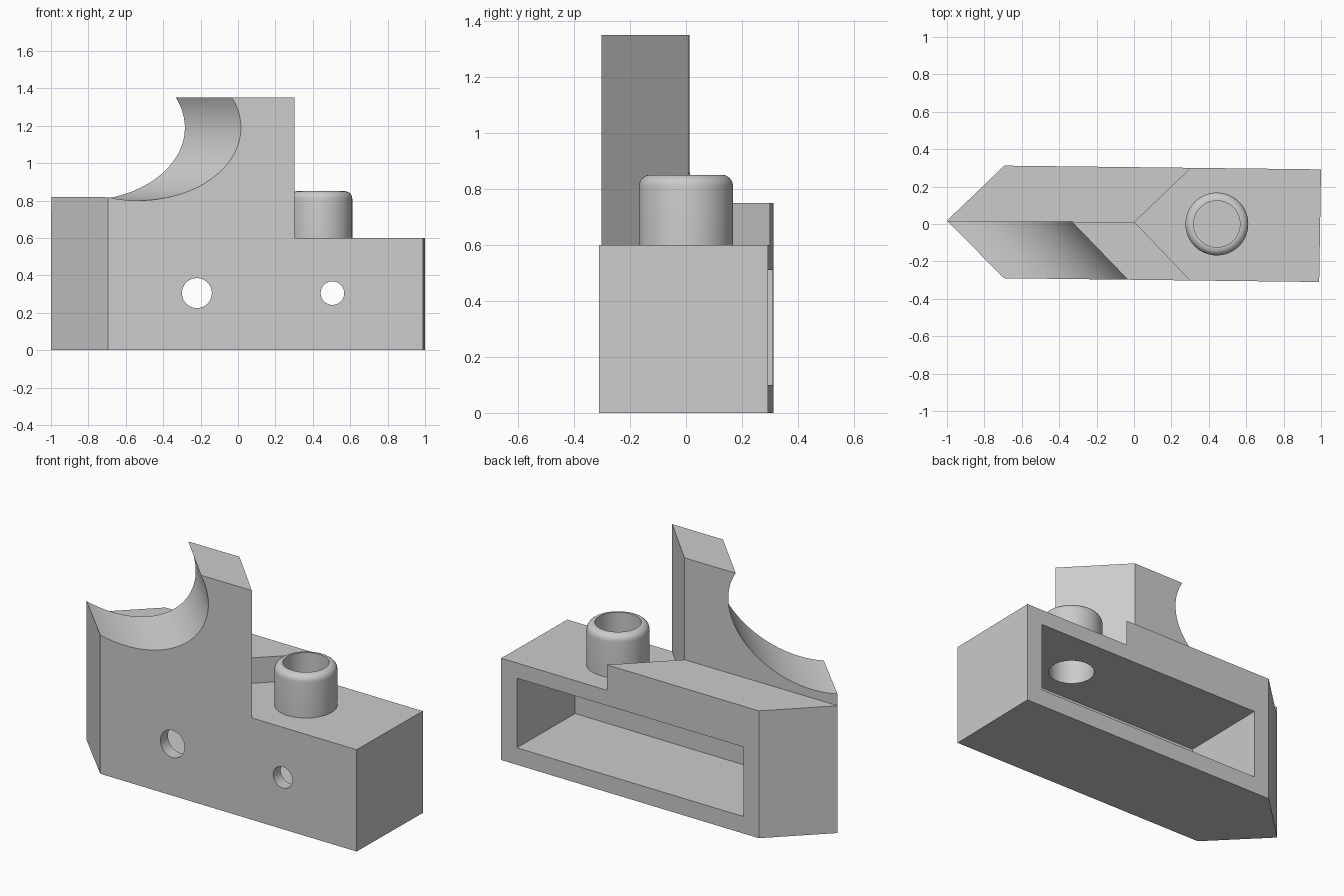
import bpy, bmesh, math
from mathutils import Vector

cube = bpy.data.objects.get("Cube")
if cube:
    bpy.data.objects.remove(cube, do_unlink=True)

grey = bpy.data.materials.new("plain grey")
grey.use_nodes = True
COLOUR = (0.6, 0.6, 0.6, 1)
grey.diffuse_color = COLOUR
grey.node_tree.nodes["Principled BSDF"].inputs["Base Color"].default_value = COLOUR


def to_object(name, bm):
    bmesh.ops.recalc_face_normals(bm, faces=bm.faces)
    mesh = bpy.data.meshes.new(name)
    bm.to_mesh(mesh)
    bm.free()
    mesh.materials.append(grey)
    obj = bpy.data.objects.new(name, mesh)
    bpy.context.collection.objects.link(obj)
    return obj


def prism(name, outline, low, high):
    """Extrude a plan outline between two heights."""
    bm = bmesh.new()
    face = bm.faces.new([bm.verts.new((x, y, low)) for x, y in outline])
    up = bmesh.ops.extrude_face_region(bm, geom=[face])["geom"]
    bmesh.ops.translate(bm, vec=(0, 0, high - low),
                        verts=[v for v in up if isinstance(v, bmesh.types.BMVert)])
    return to_object(name, bm)


def rod(name, start, end, radius, sides=64, round_end=0):
    """Cylinder between two points, optionally with a rounded far rim."""
    a, b = Vector(start), Vector(end)
    length = (b - a).length
    bm = bmesh.new()
    bmesh.ops.create_cone(bm, cap_ends=True, segments=sides,
                          radius1=radius, radius2=radius, depth=length)
    if round_end:
        rim = [e for e in bm.edges if all(v.co.z > 0 for v in e.verts)]
        bmesh.ops.bevel(bm, geom=rim, offset=round_end, segments=6,
                        profile=0.5, affect='EDGES')
    turn = (b - a).to_track_quat('Z', 'Y').to_matrix()
    bmesh.ops.rotate(bm, verts=bm.verts, cent=(0, 0, 0), matrix=turn)
    bmesh.ops.translate(bm, verts=bm.verts, vec=(a + b) / 2)
    return to_object(name, bm)


def combine(target, tool, operation='DIFFERENCE'):
    """Apply a boolean and discard the tool."""
    tool.hide_render = True
    mod = target.modifiers.new("boolean", 'BOOLEAN')
    mod.operation, mod.solver, mod.object = operation, 'EXACT', tool
    graph = bpy.context.evaluated_depsgraph_get()
    result = bpy.data.meshes.new_from_object(target.evaluated_get(graph))
    target.modifiers.clear()
    target.data = result
    bpy.data.objects.remove(tool, do_unlink=True)


# Full-height block with a pointed end
body = prism("bracket_body", [(-1, 0.018), (-0.695, -0.29), (0.99, -0.31),
                              (1, 0.292), (-0.693, 0.312)], 0, 1.35)

# Low deck with a V-shaped shoulder, and the back ledge
combine(body, prism("deck_cutter", [(0.003, 0.01), (0.597, -0.61), (1.2, -0.61),
                                    (1.2, 0.59), (0.607, 0.59)], 0.6, 1.6))
combine(body, prism("ledge_cutter", [(-1.2, 0.0175), (0.2, 0.0088),
                                     (0.8, 0.7), (-1.2, 0.7)], 0.75, 1.7))

# Round scoop running parallel to the front bevel
centre, along = Vector((-0.53, -0.295, 1.19)), Vector((0.695, -0.719, 0))
combine(body, rod("scoop_cutter", centre - along, centre + along, 0.39, 128))

# Post on the deck
combine(body, rod("post", (0.443, 0, 0.55), (0.443, 0, 0.85), 0.168,
                  round_end=0.04), 'UNION')

# Pocket in the back, post bore and front wall holes
combine(body, prism("pocket_cutter", [(-0.6, -0.22), (0.89, -0.24),
                                      (0.9, 0.5), (-0.59, 0.5)], 0.1, 0.51))
combine(body, rod("bore_cutter", (0.443, 0, 0.4), (0.443, 0, 1), 0.124))
for x, radius in ((-0.22, 0.08), (0.505, 0.063)):
    combine(body, rod("hole_cutter", (x, -0.5, 0.305), (x, -0.1, 0.305), radius, 48))

# Smooth the round surfaces, keep edges sharp
bpy.ops.object.select_all(action='DESELECT')
body.select_set(True)
bpy.context.view_layer.objects.active = body
bpy.ops.object.shade_smooth_by_angle(angle=math.radians(25))
